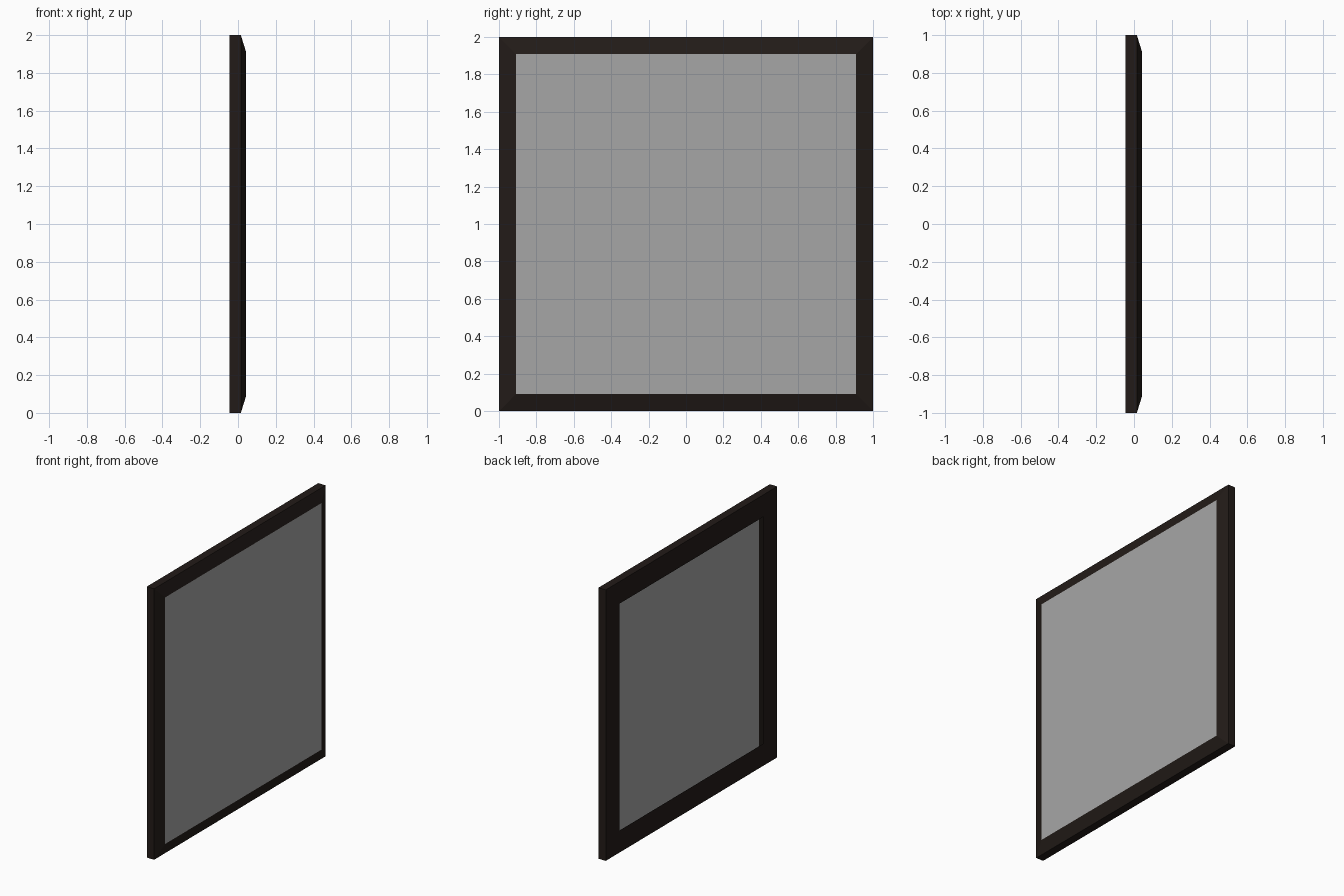
import bpy, bmesh

if "Cube" in bpy.data.objects:
    bpy.data.objects.remove(bpy.data.objects["Cube"])

# Hollow mitred frame section: (inset from outer edge, depth along x), front rim to back lip
PROFILE = [(0.09, 0.043), (0, 0.015), (0, -0.045), (0.163, -0.045)]
CORNERS = [(-1, -1), (1, -1), (1, 1), (-1, 1)]


def ring(bm, inset, x):
    return [bm.verts.new((x, sy * (1 - inset), 1 + sz * (1 - inset)))
            for sy, sz in CORNERS]


def make_object(name, bm, color):
    mesh = bpy.data.meshes.new(name)
    bm.to_mesh(mesh)
    bm.free()
    obj = bpy.data.objects.new(name, mesh)
    bpy.context.collection.objects.link(obj)
    mat = bpy.data.materials.new(name + "_color")
    mat.diffuse_color = (*color, 1)
    mat.use_nodes = True
    mat.node_tree.nodes["Principled BSDF"].inputs["Base Color"].default_value = mat.diffuse_color
    mesh.materials.append(mat)
    return obj


# Frame: profile carried round the four corners
bm = bmesh.new()
rings = [ring(bm, inset, x) for inset, x in PROFILE]
for a, b in zip(rings, rings[1:]):
    for i in range(4):
        k = (i + 1) % 4
        bm.faces.new((a[i], b[i], b[k], a[k]))
make_object("frame", bm, (0.016, 0.011, 0.009))

# Panel: single sheet level with the front rim, seen deep inside from the back
bm = bmesh.new()
bm.faces.new(ring(bm, *PROFILE[0]))
make_object("panel", bm, (0.38, 0.38, 0.38))
